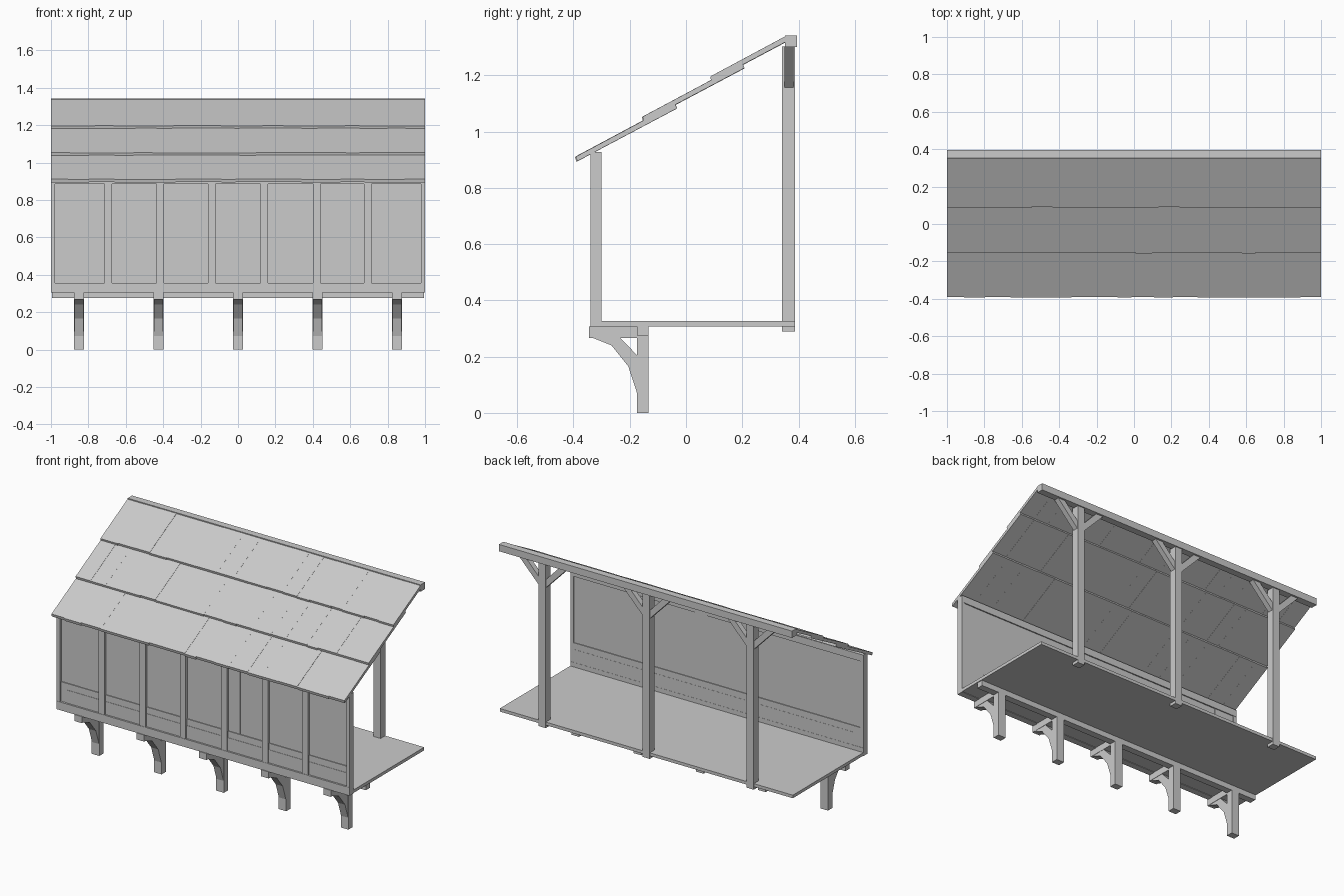
import bpy, bmesh, math, random
from mathutils import Vector

random.seed(4)
if "Cube" in bpy.data.objects:
    bpy.data.objects.remove(bpy.data.objects["Cube"], do_unlink=True)

GREY = (0.6, 0.6, 0.6, 1)
mat = bpy.data.materials.new("plain_grey")
mat.use_nodes = True
mat.diffuse_color = GREY
mat.node_tree.nodes["Principled BSDF"].inputs["Base Color"].default_value = GREY


def finish(name, bm):
    bmesh.ops.recalc_face_normals(bm, faces=bm.faces)
    mesh = bpy.data.meshes.new(name)
    bm.to_mesh(mesh)
    bm.free()
    mesh.materials.append(mat)
    obj = bpy.data.objects.new(name, mesh)
    bpy.context.collection.objects.link(obj)
    return obj


def add_box(bm, x, y, z):
    """Box from (min, max) pairs."""
    verts = bmesh.ops.create_cube(bm, size=1)["verts"]
    for v in verts:
        for i, (a, b) in enumerate((x, y, z)):
            v.co[i] = a if v.co[i] < 0 else b


def box(name, x, y, z):
    bm = bmesh.new()
    add_box(bm, x, y, z)
    return finish(name, bm)


def add_prism(bm, points, start, depth):
    """Extrude a closed outline of 3D points along depth."""
    face = bm.faces.new([bm.verts.new(Vector(p) + Vector(start)) for p in points])
    new = bmesh.ops.extrude_face_region(bm, geom=[face])["geom"]
    bmesh.ops.translate(bm, vec=depth, verts=[v for v in new if isinstance(v, bmesh.types.BMVert)])


def board_edges(count):
    """Uneven board joints across the full width."""
    step = 2 / count
    inner = [-1 + step * (i + random.uniform(-0.2, 0.2)) for i in range(1, count)]
    return [-1] + inner + [1]


# Floor and the long beam beneath it
box("floor", (-1, 1), (-0.305, 0.387), (0.308, 0.327))
box("floor_beam", (-0.995, 0.995), (-0.175, -0.133), (0.275, 0.309))

# Legs with a forward arm and a curved brace
brace = [(0, -0.335, 0.268), (0, -0.265, 0.24), (0, -0.205, 0.165), (0, -0.174, 0.07),
         (0, -0.174, 0.205), (0, -0.235, 0.268)]
for i, x in enumerate((-0.85, -0.425, 0, 0.425, 0.85)):
    side = (x - 0.026, x + 0.026)
    box(f"leg_{i + 1}", side, (-0.175, -0.133), (0, 0.276))
    box(f"leg_arm_{i + 1}", side, (-0.345, -0.133), (0.267, 0.307))
    bm = bmesh.new()
    add_prism(bm, brace, (x - 0.024, 0, 0), (0.048, 0, 0))
    finish(f"leg_brace_{i + 1}", bm)

# Front wall: sill, top plate, boards, skirting and battens
box("wall_sill", (-1, 1), (-0.34, -0.3), (0.305, 0.355))
box("wall_top_plate", (-1, 1), (-0.34, -0.3), (0.885, 0.928))
bm = bmesh.new()
edges = board_edges(24)
for a, b in zip(edges, edges[1:]):
    shift = random.uniform(-0.001, 0.001)
    add_box(bm, (a, b), (-0.322 + shift, -0.307 + shift), (0.35, 0.89))
finish("wall_boards", bm)
box("wall_skirting", (-0.995, 0.995), (-0.327, -0.302), (0.35, 0.475))
box("wall_skirting_strip", (-0.94, 0.98), (-0.329, -0.301), (0.35, 0.435))
for i, x in enumerate((-0.695, -0.415, -0.14, 0.14, 0.42, 0.695)):
    box(f"wall_batten_{i + 1}", (x - 0.02, x + 0.02), (-0.338, -0.318), (0.35, 0.89))
for name, a, b in (("right", -1, -0.978), ("left", 0.978, 1)):
    box(f"wall_end_post_{name}", (a, b), (-0.339, -0.301), (0.305, 0.9))

# Rear beam, posts and pairs of diagonal braces
box("rear_beam", (-1, 1), (0.352, 0.395), (1.3, 1.342))
for i, x in enumerate((-0.71, 0, 0.71)):
    box(f"rear_post_{i + 1}", (x - 0.024, x + 0.024), (0.342, 0.388), (0.29, 1.302))
    for s in (-1, 1):
        bm = bmesh.new()
        outline = [(s * 0.023, 0, 1.155), (s * 0.165, 0, 1.302),
                   (s * 0.115, 0, 1.302), (s * 0.023, 0, 1.205)]
        add_prism(bm, outline, (x, 0.35, 0), (0, 0.033, 0))
        finish(f"rear_brace_{i + 1}_{'left' if s > 0 else 'right'}", bm)

# Roof: three overlapping courses of uneven planks
SLOPE = 0.53
THICK = 0.017
for name, y0, y1, z0 in (("lower", -0.39, -0.032, 0.893),
                         ("middle", -0.153, 0.208, 1.034),
                         ("upper", 0.09, 0.358, 1.178)):
    bm = bmesh.new()
    edges = board_edges(18)
    for a, b in zip(edges, edges[1:]):
        start = y0 + random.uniform(0, 0.004)
        lift = random.uniform(-0.001, 0.001)
        za, zb = (z0 + lift + SLOPE * (y - y0) for y in (start, y1))
        outline = [(0, start, za), (0, y1, zb), (0, y1 - 0.007, zb + THICK), (0, start - 0.004, za + THICK)]
        add_prism(bm, outline, (a, 0, 0), (b - a, 0, 0))
    finish(f"roof_{name}_course", bm)
